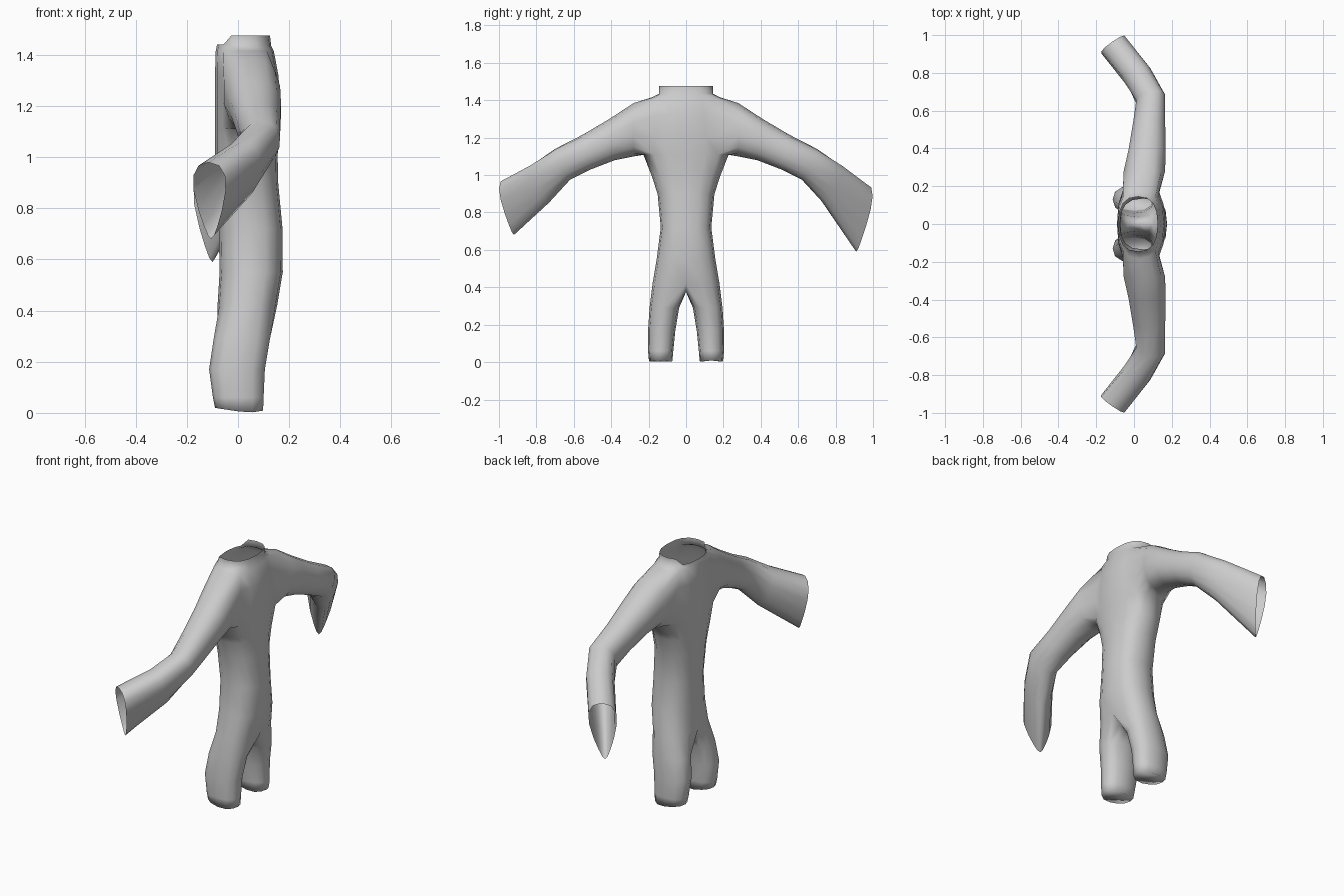
import bpy, bmesh, math
from mathutils import Vector

if "Cube" in bpy.data.objects:
    bpy.data.objects.remove(bpy.data.objects["Cube"])

bm = bmesh.new()


def power(v, e):
    return math.copysign(abs(v) ** e, v)


def oval(n, start, x0, x1, y0, y1, z, e):
    """Horizontal rounded ring of n vertices."""
    ring = []
    for i in range(n):
        a = start + i * math.tau / n
        c = power(round(math.cos(a), 6), e)
        s = power(round(math.sin(a), 6), e)
        ring.append(bm.verts.new(((x0 + x1) / 2 + c * (x1 - x0) / 2,
                                  (y0 + y1) / 2 + s * (y1 - y0) / 2, z)))
    return ring


def bridge(a, b, skip=()):
    n = len(a)
    for i in range(n):
        if i not in skip:
            j = (i + 1) % n
            bm.faces.new((a[i], a[j], b[j], b[i]))


# Torso rings from collar to crotch: z, x min, x max, half width
rows = [(1.475, -0.082, 0.125, 0.145), (1.435, -0.085, 0.13, 0.145),
        (1.415, -0.087, 0.14, 0.185), (1.32, -0.09, 0.158, 0.205),
        (1.21, -0.09, 0.165, 0.22), (1.11, -0.09, 0.158, 0.228),
        (1.0, -0.09, 0.155, 0.185), (0.9, -0.085, 0.157, 0.152),
        (0.72, -0.075, 0.174, 0.135), (0.55, -0.072, 0.175, 0.157),
        (0.42, -0.08, 0.153, 0.179)]
torso = [oval(16, 0, x0, x1, -w, w, z, 0.8) for z, x0, x1, w in rows]
for v in torso[0]:                       # collar dips at the low-x side
    if v.co.x < -0.05:
        v.co.z = 1.44
for v in torso[1]:
    if v.co.x < -0.05:
        v.co.z = 1.425
arm_columns = (2, 3, 4, 5, 10, 11, 12, 13)
for r in range(len(torso) - 1):
    bridge(torso[r], torso[r + 1], arm_columns if 2 <= r <= 4 else ())

# Sleeve rings: top point, bottom point, half depth vector, taper to the bottom
sleeve = [((0.055, 0.28, 1.385), (0.055, 0.28, 1.10), (0.112, 0), 0),
          ((0.07, 0.41, 1.30), (0.07, 0.38, 1.08), (0.1, 0), 0),
          ((0.08, 0.55, 1.217), (0.08, 0.51, 1.03), (0.087, 0), 0),
          ((0.09, 0.70, 1.14), (0.085, 0.62, 0.975), (0.077, 0.015), 0.05),
          ((0.01, 0.815, 1.06), (0.035, 0.735, 0.85), (0.064, 0.037), 0.3)]
cuffs = {1: ((-0.115, 0.965, 0.95), (-0.10, 0.91, 0.59), (0.055, 0.038), 0.6),
         -1: ((-0.115, 0.965, 0.98), (-0.105, 0.92, 0.68), (0.055, 0.038), 0.6)}
for side in (1, -1):
    cols = [2, 3, 4, 5, 6] if side == 1 else [14, 13, 12, 11, 10]
    prev = ([torso[2][c] for c in cols] + [torso[r][cols[-1]] for r in (3, 4)]
            + [torso[5][c] for c in cols[::-1]] + [torso[r][cols[0]] for r in (4, 3)])
    for top, low, depth, taper in sleeve + [cuffs[side]]:
        top, low, depth = Vector(top), Vector(low), Vector((*depth, 0))
        ring = []
        for k in range(14):
            a = math.pi / 2 + (k - 2) * math.tau / 14
            s, c = power(math.sin(a), 0.9), power(math.cos(a), 0.9)
            p = (top + low) / 2 + (top - low) / 2 * s + depth * c * (1 + taper * s)
            ring.append(bm.verts.new((p.x, p.y * side, p.z)))
        bridge(prev, ring)
        prev = ring

# Legs share a crotch seam; rings: z, x min, x max, inner y, outer y
seam = [bm.verts.new((x, 0, 0.375)) for x in (-0.03, 0.035, 0.1)]
legs = [(0.29, -0.095, 0.125, 0.037, 0.195), (0.17, -0.113, 0.105, 0.057, 0.203),
        (0.06, -0.098, 0.1, 0.068, 0.203), (0.015, -0.09, 0.098, 0.073, 0.198)]
for side in (1, -1):
    prev = [torso[-1][(i * side) % 16] for i in range(9)] + seam
    for z, x0, x1, y0, y1 in legs:
        ring = oval(12, -math.pi / 6, x0, x1, y0, y1, z, 0.85)
        for v in ring:
            v.co.y *= side
        bridge(prev, ring)
        prev = ring
    for v in prev:                       # slightly bevelled sole
        v.co.z = 0.15 * abs(v.co.x - 0.04)
    bm.faces.new(prev)

bmesh.ops.recalc_face_normals(bm, faces=bm.faces[:])
for f in bm.faces:
    f.smooth = True
mesh = bpy.data.meshes.new("body_suit")
bm.to_mesh(mesh)
bm.free()
suit = bpy.data.objects.new("body_suit", mesh)
bpy.context.collection.objects.link(suit)

mat = bpy.data.materials.new("light grey")
mat.diffuse_color = (0.6, 0.6, 0.6, 1)
mat.use_nodes = True
mat.node_tree.nodes["Principled BSDF"].inputs["Base Color"].default_value = mat.diffuse_color
mesh.materials.append(mat)
